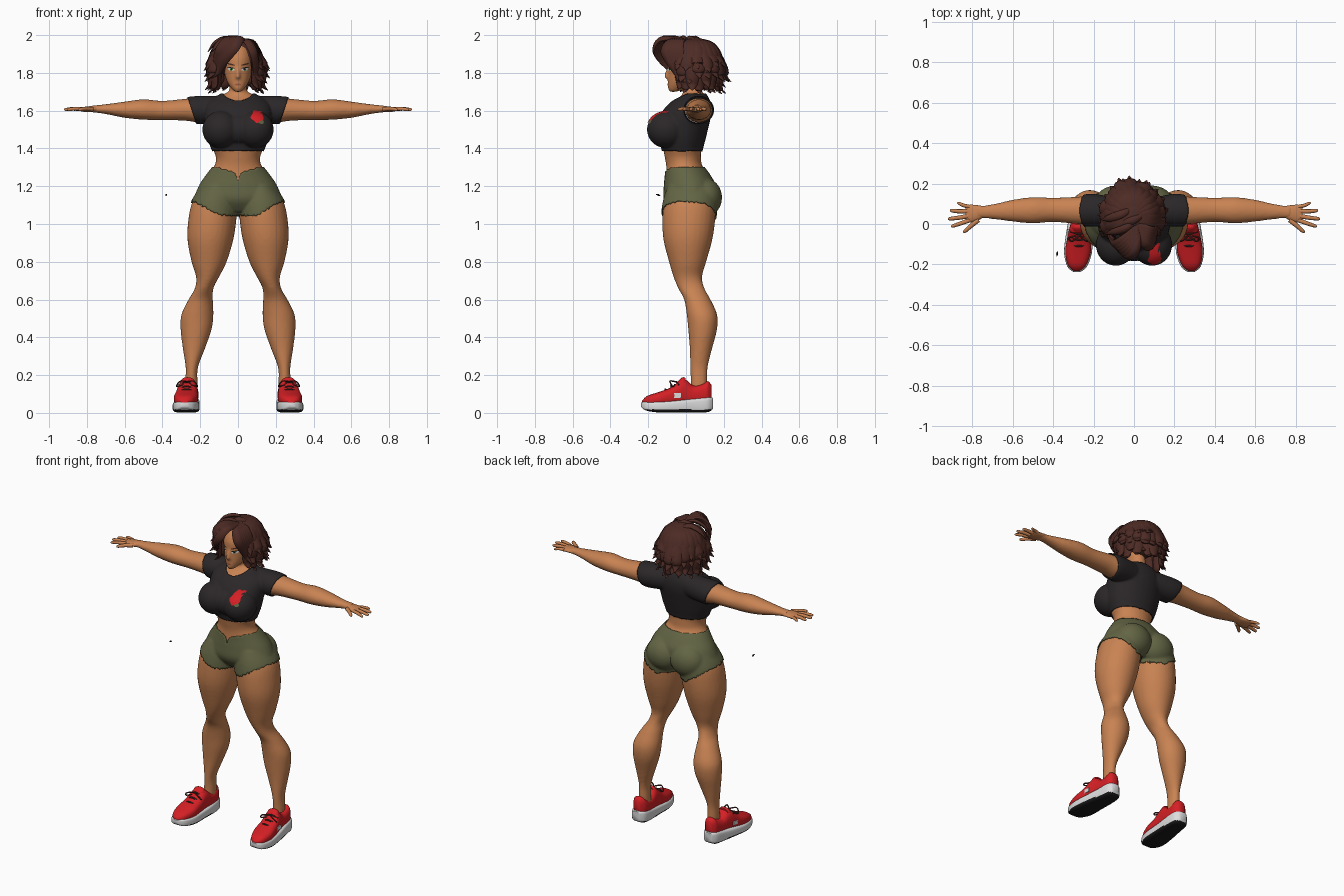
import bpy, bmesh, math, random
from mathutils import Vector, Matrix
from mathutils.bvhtree import BVHTree

random.seed(4)
if "Cube" in bpy.data.objects:
    bpy.data.objects.remove(bpy.data.objects["Cube"])


def material(name, *rgb):
    m = bpy.data.materials.new(name)
    m.use_nodes = True
    m.diffuse_color = (*rgb, 1)
    m.node_tree.nodes["Principled BSDF"].inputs["Base Color"].default_value = (*rgb, 1)
    return m


SKIN = material("tan skin", .58, .225, .085)
HAIR = material("dark brown", .075, .024, .018)
SHIRT = material("charcoal cloth", .024, .02, .021)
SHORTS = material("olive denim", .125, .13, .058)
RED = material("red", .66, .014, .018)
WHITE = material("white", .72, .72, .72)
BLACK = material("black", .01, .01, .01)
GREEN = material("green", .06, .25, .07)
LIP = material("lip brown", .36, .1, .055)


def spline(rows, k=4):
    """Smooth rows of numbers with a Catmull-Rom curve."""
    out = []
    for i in range(len(rows) - 1):
        quad = [rows[max(0, min(len(rows) - 1, i + d))] for d in (-1, 0, 1, 2)]
        for j in range(k):
            t = j / k
            out.append([b + .5 * t * (c - a + t * (2 * a - 5 * b + 4 * c - d + t * (3 * (b - c) + d - a)))
                        for a, b, c, d in zip(*quad)])
    return out + [list(rows[-1])]


def skin_rings(bm, rings):
    loops = [[bm.verts.new(co) for co in ring] for ring in rings]
    n = len(loops[0])
    for a, b in zip(loops, loops[1:]):
        for i in range(n):
            bm.faces.new((a[i], a[(i + 1) % n], b[(i + 1) % n], b[i]))
    bm.faces.new(loops[0][::-1])
    bm.faces.new(loops[-1])


def loft(bm, rows, axis="z", side=1, n=28, p=1):
    """Rows give position along the axis, then the extents across it."""
    rings = []
    for t, a0, a1, b0, b1 in spline(rows):
        ring = []
        for i in range(n):
            c, s = math.cos(math.tau * i / n), math.sin(math.tau * i / n)
            a = (a0 + a1) / 2 + (a1 - a0) / 2 * math.copysign(abs(c) ** p, c)
            b = (b0 + b1) / 2 + (b1 - b0) / 2 * math.copysign(abs(s) ** p, s)
            x, y, z = {"z": (a, b, t), "x": (t, a, b), "y": (a, t, b)}[axis]
            ring.append((x * side, y, z))
        rings.append(ring)
    skin_rings(bm, rings)


def tube(bm, rows, hub=(0, 0, 5), flat=1, n=8, k=4):
    """Rows are x, y, z, radius; flat thins the tube towards the hub."""
    rows = spline(rows, k)
    pts = [Vector(r[:3]) for r in rows]
    rings = []
    for i, c in enumerate(pts):
        along = (pts[min(i + 1, len(pts) - 1)] - pts[max(i - 1, 0)]).normalized()
        wide = along.cross(c - Vector(hub)).normalized()
        up = wide.cross(along)
        r = max(rows[i][3], .001)
        rings.append([c + r * (wide * math.cos(math.tau * j / n) + up * flat * math.sin(math.tau * j / n))
                      for j in range(n)])
    skin_rings(bm, rings)


def ball(bm, centre, radii):
    m = Matrix.Translation(centre) @ Matrix.Diagonal((*radii, 1))
    bmesh.ops.create_uvsphere(bm, u_segments=32, v_segments=20, radius=1, matrix=m)


def make(name, bm, mats, solid=True, rule=None):
    if solid:
        bmesh.ops.recalc_face_normals(bm, faces=bm.faces)
    for f in bm.faces:
        f.smooth = True
        f.material_index = rule(f.calc_center_median()) if rule else 0
    me = bpy.data.meshes.new(name)
    bm.to_mesh(me)
    bm.free()
    me.set_sharp_from_angle(angle=math.radians(55))
    for m in mats:
        me.materials.append(m)
    ob = bpy.data.objects.new(name, me)
    bpy.context.collection.objects.link(ob)
    return ob


# Body: overlapping lofts fused into one smooth skin
bm = bmesh.new()
loft(bm, [(z, -w, w, f, b) for z, w, f, b in (
    (1.07, .12, -.07, .1), (1.13, .215, -.11, .14), (1.2, .2, -.11, .15), (1.26, .16, -.105, .12),
    (1.31, .124, -.105, .085), (1.35, .117, -.112, .08), (1.39, .13, -.12, .08), (1.45, .152, -.135, .095),
    (1.52, .165, -.14, .112), (1.58, .17, -.125, .125), (1.63, .16, -.085, .125), (1.67, .11, -.035, .11),
    (1.7, .05, -.01, .085))])
loft(bm, [(1.62, -.06, .06, -.02, .1), (1.68, -.048, .048, -.015, .085), (1.76, -.045, .045, -.02, .08)])
loft(bm, [(z, -w, w, f, b) for z, w, f, b in (
    (1.7, .017, -.088, -.05), (1.715, .032, -.095, -.01), (1.745, .054, -.096, .04), (1.785, .069, -.095, .08),
    (1.83, .076, -.096, .11), (1.88, .08, -.095, .125), (1.93, .068, -.072, .11), (1.965, .035, -.03, .07))])
loft(bm, [(1.83, -.006, .006, -.1, -.08), (1.785, -.011, .011, -.118, -.08), (1.77, -.012, .012, -.112, -.08)])
ball(bm, (0, -.1, 1.5), (.09, .075, .075))
for s in (1, -1):
    ball(bm, (s * .09, -.103, 1.5), (.09, .095, .09))
    ball(bm, (s * .085, .1, 1.14), (.105, .083, .095))
    loft(bm, [(1.2, .03, .185, -.09, .14), (1.12, .005, .24, -.115, .155), (1.03, .008, .262, -.125, .155),
              (.92, .024, .268, -.12, .14), (.8, .06, .246, -.09, .107), (.72, .1, .222, -.066, .085),
              (.66, .13, .228, -.042, .098), (.6, .133, .262, -.01, .13), (.52, .13, .3, .004, .165),
              (.44, .14, .304, .012, .164), (.34, .175, .292, .02, .138), (.24, .212, .277, .022, .115),
              (.16, .214, .28, .025, .112), (.08, .214, .28, .02, .11)], side=s)
    loft(bm, [(.08, .01, .12, 1.55, 1.67), (.2, -.005, .14, 1.537, 1.67), (.28, 0, .135, 1.547, 1.663),
              (.4, .01, .13, 1.55, 1.652), (.5, .003, .133, 1.552, 1.66), (.6, .012, .12, 1.562, 1.648),
              (.68, .022, .102, 1.578, 1.637), (.74, .028, .092, 1.588, 1.63), (.78, .025, .093, 1.59, 1.628)],
         "x", s)
body = make("body", bm, [SKIN])
remesh = body.modifiers.new("fuse", "REMESH")
remesh.mode, remesh.voxel_size = "VOXEL", .0085
soften = body.modifiers.new("soften", "SMOOTH")
soften.factor, soften.iterations = .5, 6
fused = bpy.data.meshes.new_from_object(body.evaluated_get(bpy.context.evaluated_depsgraph_get()))
body.modifiers.clear()


# Garment regions: positive inside the cloth
def shirt_area(p):
    x, y, z = abs(p.x), p.y, p.z
    neck = (math.hypot(x / .083, (z - 1.708) / .055) - 1) * .06 if y < .03 else 1.69 - z
    return min(z - 1.385, .27 - .33 * (1.68 - z) - x, 1.705 - z, neck)


def shorts_area(p):
    x, y, z = abs(p.x), p.y, p.z
    top = 1.302 - (.035 * max(0, 1 - x / .12) if y < 0 else 0)
    hem = 1.045 + .075 * max(0, min(1, (x - .1) / .13)) - .12 * y * (y > 0) + random.uniform(-.006, .006)
    return min(top - z, z - hem, max(x - (z - 1.232) * .4, y + .02), .4 - x)


def garment(name, area, mat, puff, relax):
    bm = bmesh.new()
    bm.from_mesh(fused)
    bm.normal_update()
    for v in bm.verts:
        v.co += v.normal * puff
    bmesh.ops.delete(bm, geom=[f for f in bm.faces if area(f.calc_center_median()) <= 0], context="FACES")
    for _ in range(relax):
        moved = {}
        for v in bm.verts:
            near = [e.other_vert(v).co for e in v.link_edges if e.is_boundary]
            if near:
                moved[v] = v.co * .5 + sum(near, Vector()) / len(near) * .5
        for v, co in moved.items():
            v.co = co
    ob = make(name, bm, [mat], solid=False)
    rim = ob.modifiers.new("cloth", "SOLIDIFY")
    rim.thickness, rim.offset = .006, -1
    return ob


shirt = garment("cropped_shirt", shirt_area, SHIRT, .009, 5)
shorts = garment("frayed_shorts", shorts_area, SHORTS, .008, 1)
bm = bmesh.new()
bm.from_mesh(fused)
hidden = [f for f in bm.faces if max(shirt_area(f.calc_center_median()), shorts_area(f.calc_center_median())) > .03]
bmesh.ops.delete(bm, geom=hidden, context="FACES")
bare = make("skin", bm, [SKIN], solid=False)
bpy.data.objects.remove(body)
bare.name = "body"


def plate(name, target, mat, x, z, rx, rz, tilt=0, lift=.002, lobes=0):
    """Thin patch projected from the front onto a surface."""
    tree = BVHTree.FromPolygons([v.co for v in target.data.vertices], [p.vertices for p in target.data.polygons])
    bm = bmesh.new()
    bmesh.ops.create_circle(bm, cap_ends=True, cap_tris=True, segments=24, radius=1)
    bmesh.ops.subdivide_edges(bm, edges=bm.edges[:], cuts=2, use_grid_fill=True)
    for v in bm.verts:
        wave = 1 + .1 * math.cos(lobes * math.atan2(v.co.y, v.co.x)) if lobes else 1
        a, b = v.co.x * rx * wave, v.co.y * rz * wave
        px, pz = x + a * math.cos(tilt) - b * math.sin(tilt), z + a * math.sin(tilt) + b * math.cos(tilt)
        hit = tree.ray_cast(Vector((px, -1, pz)), Vector((0, 1, 0)))[0]
        v.co = (px, (hit.y if hit else -.09) - lift, pz)
    bm.normal_update()
    bmesh.ops.reverse_faces(bm, faces=[f for f in bm.faces if f.normal.y > 0])
    return make(name, bm, [mat], solid=False)


# Face and shirt patch
for s, tag in ((1, "left"), (-1, "right")):
    plate(tag + "_eye", bare, WHITE, s * .036, 1.819, .018, .008, s * .15)
    plate(tag + "_iris", bare, GREEN, s * .035, 1.819, .008, .008, 0, .003)
    plate(tag + "_pupil", bare, BLACK, s * .035, 1.819, .004, .005, 0, .004)
    plate(tag + "_lash", bare, BLACK, s * .037, 1.827, .021, .003, s * .18, .004)
    plate(tag + "_brow", bare, HAIR, s * .037, 1.845, .022, .004, s * .25, .003)
plate("lips", bare, LIP, 0, 1.738, .017, .006)
plate("flower_leaf", shirt, SHORTS, .12, 1.543, .018, .012, -.5, .003)
plate("flower_patch", shirt, RED, .102, 1.57, .033, .032, -.4, .005, 5)

# Hair: a cap with layered, flicked locks
bm = bmesh.new()
hub = (-.01, .04, 1.84)
ball(bm, (-.005, .042, 1.875), (.108, .125, .113))
for layer, (count, drop, flare) in enumerate(((17, 1.7, .15), (15, 1.755, .17), (13, 1.81, .165))):
    for i in range(count):
        a = math.radians(-32 + 244 * (i + .5 * (layer % 2)) / (count - .5))
        c, s = math.cos(a) * .93, math.sin(a)
        r, z = flare + random.uniform(-.012, .015), drop + random.uniform(-.012, .025)
        rows = [(q * c + hub[0], q * s + hub[1], h, w) for q, h, w in (
            (.025, 1.978, .012), (.095, 1.95, .03), (.135, 1.885, .038),
            (r * .93, (z + 1.87) / 2, .036), (r * .92, z + .03, .026), (r + .018, z, .002))]
        tube(bm, rows, hub, .5)
for i in range(6):
    d = i / 5
    # Swept fringe on one side, shorter locks on the other
    tube(bm, [(.03, -.02 + .02 * d, 1.965, .012), (.01 - .05 * d, -.12 + .05 * d, 1.982, .025),
              (-.02 - .07 * d, -.16 + .06 * d, 1.935, .03), (-.065 - .05 * d, -.135 + .07 * d, 1.875, .025),
              (-.1 - .03 * d, -.075 + .06 * d, 1.81 - .02 * d, .016), (-.135 - .03 * d, -.05 + .05 * d, 1.775, .002)],
         hub, .55)
    tube(bm, [(.02, -.03 + .03 * d, 1.97, .012), (.05 + .02 * d, -.09 + .06 * d, 1.965, .024),
              (.08 + .02 * d, -.115 + .08 * d, 1.915, .027), (.092 + .02 * d, -.085 + .07 * d, 1.85, .022),
              (.095 + .02 * d, -.05 + .05 * d, 1.79, .014), (.13, -.04 + .04 * d, 1.75, .002)], hub, .55)
for x, y in ((-.04, -.02), (0, .02), (-.06, .05)):
    tube(bm, [(x + .05, y + .03, 1.965, .01), (x, y, 1.985, .02), (x - .06, y - .02, 1.96, .018),
              (x - .1, y - .03, 1.91, .002)], hub, .6)
make("wavy_hair", bm, [HAIR])

for s, tag in ((1, "left"), (-1, "right")):
    # Hand with spread fingers
    bm = bmesh.new()
    loft(bm, [(.74, .035, .087, 1.592, 1.627), (.78, .014, .094, 1.592, 1.624), (.815, .008, .095, 1.594, 1.62),
              (.835, .015, .088, 1.598, 1.616)], "x", s, 16)
    for y, tx, ty, r in ((.086, .875, .103, .009), (.063, .91, .066, .0105), (.04, .92, .026, .0105),
                         (.018, .905, -.01, .01), (.02, .845, -.036, .011)):
        bx = .77 if ty < -.02 else .815
        tube(bm, [(s * bx, y, 1.608, r * 1.1), (s * (bx + tx) / 2, (y + ty) / 2 - .002, 1.61, r),
                  (s * (tx - .008), ty, 1.606, r * .8), (s * tx, ty, 1.604, r * .3)], n=10)
    make(tag + "_hand", bm, [SKIN])

    # Hoop earring
    bm = bmesh.new()
    tube(bm, [(s * .088, -.012 + .018 * math.sin(i * math.pi / 6), 1.755 + .018 * math.cos(i * math.pi / 6), .003)
              for i in range(13)], (0, 0, 1.75), 1, 6, 2)
    make(tag + "_earring", bm, [LIP])

    # Shoe: sole, upper, laces, side patch
    bm = bmesh.new()
    loft(bm, [(-.237, .265, .3, .03, .055), (-.21, .232, .33, .012, .06), (-.14, .208, .346, .002, .062),
              (-.04, .205, .335, .002, .068), (.05, .203, .318, .002, .078), (.115, .21, .306, .004, .085),
              (.142, .235, .285, .02, .08)], "y", s, 32, .45)
    make(tag + "_sole", bm, [WHITE, BLACK], rule=lambda c: 1 if c.z < .018 else 0)
    bm = bmesh.new()
    loft(bm, [(-.232, .268, .298, .045, .065), (-.205, .238, .326, .035, .09), (-.14, .214, .34, .035, .112),
              (-.08, .213, .332, .035, .135), (-.03, .213, .322, .035, .172), (.0, .212, .314, .035, .175),
              (.04, .21, .308, .04, .145), (.09, .21, .302, .04, .155), (.115, .217, .297, .04, .168),
              (.134, .235, .28, .06, .15)], "y", s, 32, .75)
    make(tag + "_shoe_upper", bm, [RED])
    bm = bmesh.new()
    loft(bm, [(-.045, .235, .3, .1, .165), (-.02, .225, .308, .1, .188), (-.002, .235, .3, .12, .185)], "y", s, 20, .8)
    make(tag + "_shoe_tongue", bm, [RED])
    bm = bmesh.new()
    for y, z in ((-.11, .122), (-.08, .138), (-.05, .16)):
        tube(bm, [(s * .232, y + .012, z - .012, .004), (s * .272, y, z + .004, .005),
                  (s * .314, y + .012, z - .012, .004)], n=6)
    for k in (-1, 1):
        tube(bm, [(s * .27, -.055, .165, .004), (s * (.27 + k * .035), -.085, .168, .004),
                  (s * (.27 + k * .055), -.07, .14, .004), (s * (.27 + k * .02), -.06, .15, .003)], n=6)
    make(tag + "_laces", bm, [HAIR])
    bm = bmesh.new()
    bmesh.ops.create_cube(bm, matrix=Matrix.Translation((s * .324, -.045, .092)) @ Matrix.Diagonal((.009, .04, .024, 1)))
    make(tag + "_shoe_patch", bm, [WHITE])

# Loose scrap of cloth beside the hip
bm = bmesh.new()
tube(bm, [(-.382, -.16, 1.157, .001), (-.38, -.147, 1.154, .005), (-.38, -.135, 1.15, .001)], n=6)
make("loose_scrap", bm, [BLACK])
